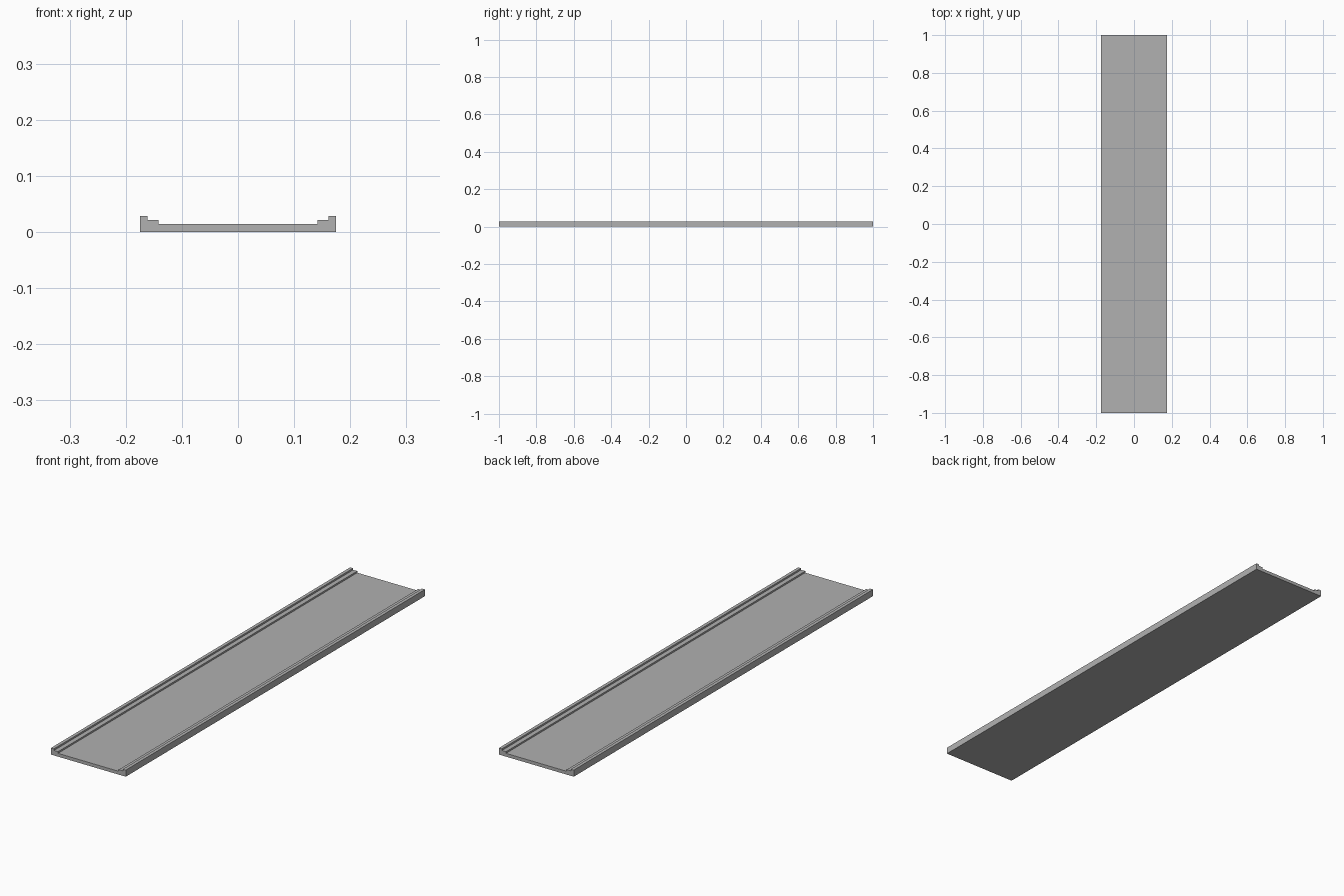
import bpy, bmesh

if "Cube" in bpy.data.objects:
    bpy.data.objects.remove(bpy.data.objects["Cube"])

LENGTH = 2.0

# Half cross-section of the channel (x, z), from outer bottom corner inward
half = [(0.175, 0.0), (0.175, 0.028), (0.161, 0.028),
        (0.161, 0.021), (0.142, 0.021), (0.142, 0.014)]
profile = half + [(-x, z) for x, z in reversed(half)]

# Stepped tray: profile extruded along y
bm = bmesh.new()
face = bm.faces.new([bm.verts.new((x, -LENGTH / 2, z)) for x, z in profile])
extruded = bmesh.ops.extrude_face_region(bm, geom=[face], use_keep_orig=True)
moved = [v for v in extruded["geom"] if isinstance(v, bmesh.types.BMVert)]
bmesh.ops.translate(bm, verts=moved, vec=(0, LENGTH, 0))
bmesh.ops.recalc_face_normals(bm, faces=bm.faces)

mesh = bpy.data.meshes.new("stepped_tray")
bm.to_mesh(mesh)
bm.free()

# Darker grey finish
grey = bpy.data.materials.new("dark_grey")
grey.diffuse_color = (0.44, 0.44, 0.44, 1.0)
grey.use_nodes = True
grey.node_tree.nodes["Principled BSDF"].inputs["Base Color"].default_value = grey.diffuse_color
mesh.materials.append(grey)
bpy.context.collection.objects.link(bpy.data.objects.new("stepped_tray", mesh))
